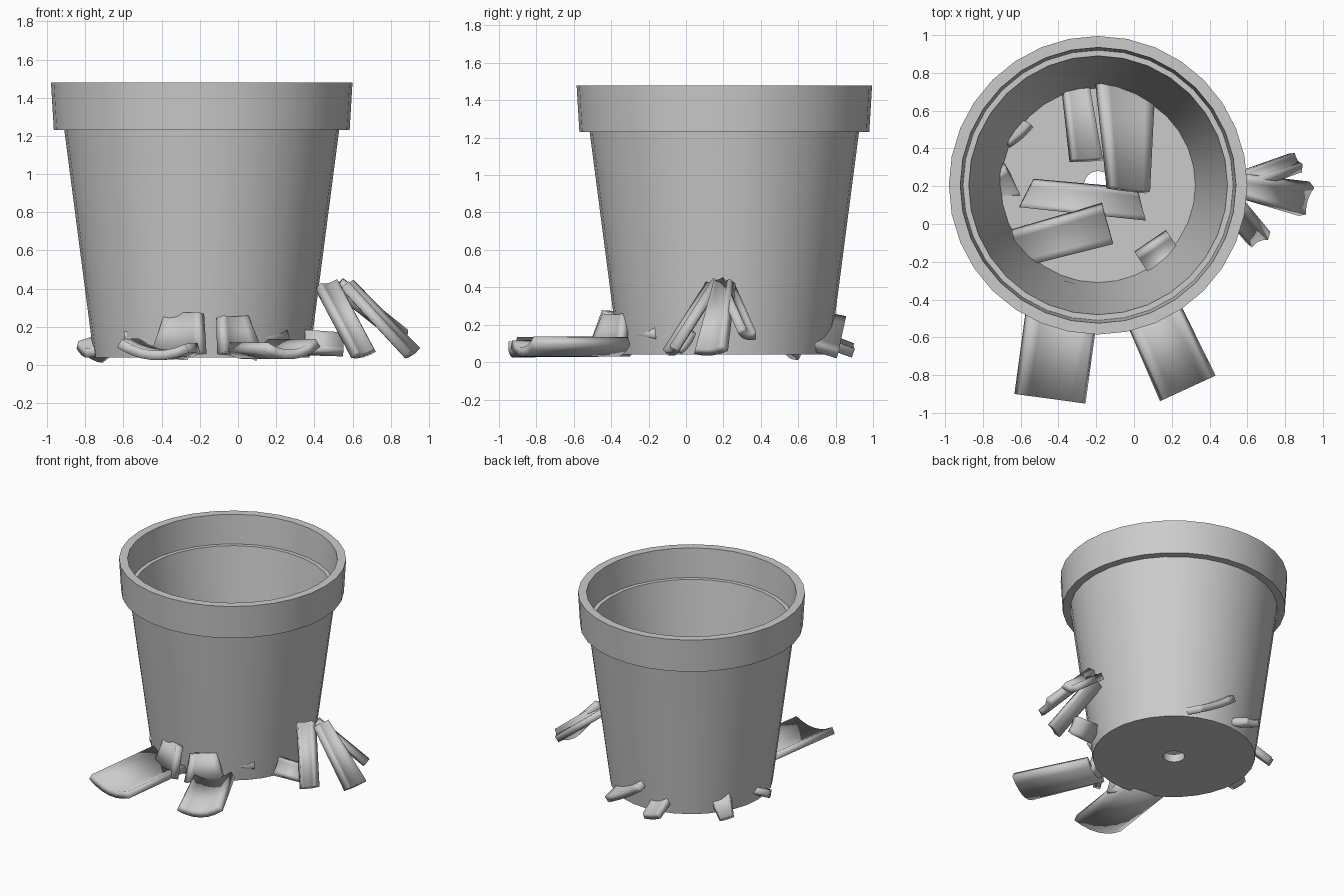
import bpy, bmesh, math
from mathutils import Vector, Matrix

cube = bpy.data.objects.get("Cube")
if cube:
    bpy.data.objects.remove(cube)

clay = bpy.data.materials.new("grey_clay")
clay.use_nodes = True
GREY = (0.6, 0.6, 0.6, 1)
clay.diffuse_color = GREY
clay.node_tree.nodes["Principled BSDF"].inputs["Base Color"].default_value = GREY


def add_object(name, bm):
    mesh = bpy.data.meshes.new(name)
    bmesh.ops.recalc_face_normals(bm, faces=bm.faces)
    bm.to_mesh(mesh)
    bm.free()
    mesh.materials.append(clay)
    obj = bpy.data.objects.new(name, mesh)
    bpy.context.collection.objects.link(obj)
    return obj


def smooth(obj):
    bpy.ops.object.select_all(action="DESELECT")
    obj.select_set(True)
    bpy.context.view_layer.objects.active = obj
    bpy.ops.object.shade_smooth_by_angle(angle=math.radians(30))


def lathe(name, profile, centre, segments=32):
    """Revolve a closed (radius, height) profile about a vertical axis."""
    bm = bmesh.new()
    rings = []
    for i in range(segments):
        turn = Matrix.Rotation(math.tau * i / segments, 3, "Z")
        rings.append([bm.verts.new(turn @ Vector((r, 0, z))) for r, z in profile])
    for i, ring in enumerate(rings):
        following = rings[(i + 1) % segments]
        for j in range(len(profile)):
            k = (j + 1) % len(profile)
            bm.faces.new((ring[j], following[j], following[k], ring[k]))
    obj = add_object(name, bm)
    obj.location = centre
    smooth(obj)


def shard(name, start, end, widths, roll=0, sag=0.02, skew=0, thick=0.05):
    """Curved broken plate running from start to end, rolled about its length."""
    start, end = Vector(start), Vector(end)
    along = (end - start).normalized()
    side = along.cross(Vector((0, 0, 1))).normalized()
    side = Matrix.Rotation(math.radians(roll), 3, along) @ side
    up = side.cross(along)
    bm = bmesh.new()
    rows = []
    for point, width, slant in ((start, widths[0], -skew), (end, widths[1], skew)):
        row = []
        for i in range(7):
            t = i / 3 - 1
            offset = side * t * width / 2 + up * sag * (t * t - 0.5) + along * slant * t
            row.append(bm.verts.new(point + offset))
        rows.append(row)
    for i in range(6):
        bm.faces.new((rows[0][i], rows[0][i + 1], rows[1][i + 1], rows[1][i]))
    obj = add_object(name, bm)
    solid = obj.modifiers.new("thickness", "SOLIDIFY")
    solid.thickness = thick
    solid.offset = 0
    smooth(obj)


# Pot with stepped rim and drain hole
lathe("flower_pot", [
    (0.075, 0.04), (0.565, 0.04), (0.72, 1.23), (0.775, 1.23), (0.79, 1.48),
    (0.73, 1.48), (0.715, 1.26), (0.685, 1.26), (0.515, 0.1), (0.075, 0.1),
], (-0.19, 0.205, 0))

# Broken pieces lying in front of the pot
shard("front_right_shard", (-0.36, -0.3, 0.08), (-0.445, -0.925, 0.075), (0.36, 0.36), -4, 0.05)
shard("front_right_upright", (-0.31, -0.42, 0.06), (-0.28, -0.37, 0.27), (0.31, 0.21), 0, 0.02)
shard("front_left_shard", (0.05, -0.36, 0.08), (0.285, -0.87, 0.08), (0.27, 0.3), 4, 0.05)
shard("front_left_upright", (0.01, -0.42, 0.06), (-0.03, -0.37, 0.25), (0.27, 0.18), 0, 0.02)

# Broken pieces leaning on the left wall
shard("side_long_shard", (0.57, 0.2, 0.42), (0.91, 0.13, 0.06), (0.11, 0.17), 8)
shard("side_front_shard", (0.47, 0.15, 0.42), (0.66, -0.08, 0.06), (0.12, 0.12), 20)
shard("side_back_shard", (0.52, 0.21, 0.42), (0.86, 0.33, 0.15), (0.1, 0.1), -25)
shard("side_low_shard", (0.35, -0.02, 0.12), (0.55, 0, 0.11), (0.13, 0.12), 55, 0.01)

# Rubble inside the pot, its ends breaking through the wall
shard("inner_back_left_shard", (-0.03, 0.18, 0.3), (-0.05, 0.83, 0.13), (0.24, 0.36), 32, 0.01)
shard("inner_back_right_shard", (-0.25, 0.34, 0.26), (-0.33, 0.89, 0.06), (0.17, 0.13), 15, 0.01)
shard("inner_middle_shard", (-0.57, 0.16, 0.2), (0.04, 0.1, 0.17), (0.15, 0.16), 12, 0.01, 0.03)
shard("inner_front_shard", (-0.62, -0.13, 0.17), (-0.14, 0, 0.19), (0.2, 0.22), 15, 0.01)
shard("inner_small_shard", (0.05, -0.22, 0.15), (0.22, -0.11, 0.15), (0.15, 0.16), 0, 0.03)
shard("inner_right_back_shard", (-0.6, 0.47, 0.19), (-0.75, 0.58, 0.04), (0.16, 0.09), 20, 0.01)
shard("inner_right_shard", (-0.64, 0.23, 0.11), (-0.82, 0.15, 0.08), (0.2, 0.1), -25, 0.01)
